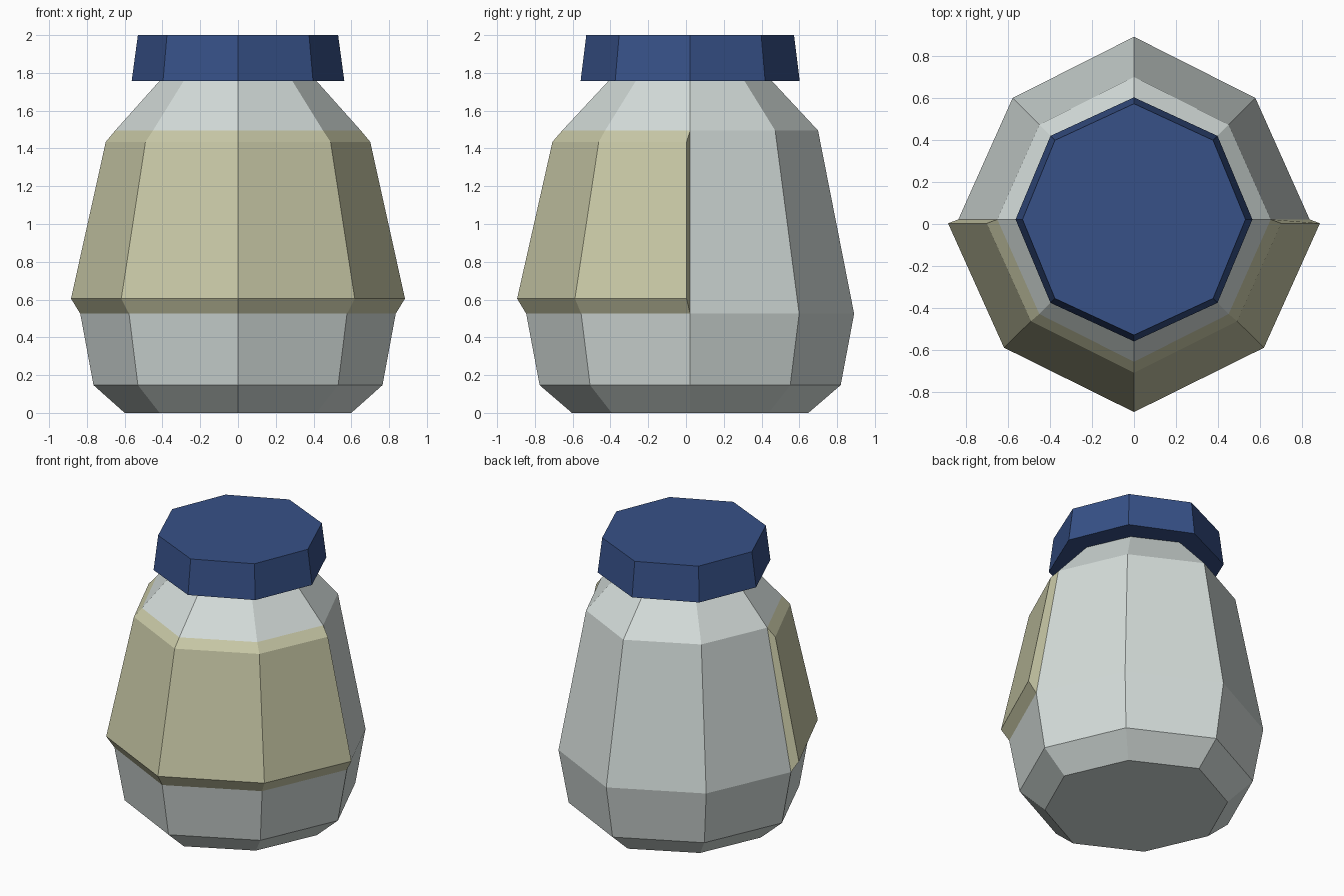
import bpy

if "Cube" in bpy.data.objects:
    bpy.data.objects.remove(bpy.data.objects["Cube"])

YC = 0.022  # depth offset of the jar axis


def material(name, rgb):
    m = bpy.data.materials.new(name)
    m.diffuse_color = (*rgb, 1)
    m.use_nodes = True
    m.node_tree.nodes["Principled BSDF"].inputs["Base Color"].default_value = m.diffuse_color
    return m


def ring(z, x, y, d):
    # eight-sided ring, starting at +x, counter-clockwise from above
    pts = [(x, 0), (d, d), (0, y), (-d, d), (-x, 0), (-d, -d), (0, -y), (d, -d)]
    return [(px, py + YC, z) for px, py in pts]


def build(name, verts, faces, mat):
    me = bpy.data.meshes.new(name)
    me.from_pydata(verts, [], faces)
    me.materials.append(mat)
    ob = bpy.data.objects.new(name, me)
    bpy.context.collection.objects.link(ob)
    return ob


def loft(name, rings, mat):
    n = len(rings[0])
    verts = [v for r in rings for v in r]
    faces = [(k * n + i, k * n + (i + 1) % n, (k + 1) * n + (i + 1) % n, (k + 1) * n + i)
             for k in range(len(rings) - 1) for i in range(n)]
    faces.append(tuple(reversed(range(n))))
    faces.append(tuple(range(len(verts) - n, len(verts))))
    return build(name, verts, faces, mat)


grey = material("pale grey", (0.66, 0.72, 0.70))
cream = material("dull cream", (0.59, 0.59, 0.39))
blue = material("navy blue", (0.038, 0.082, 0.245))

# jar body
low = ring(0.525, 0.835, 0.868, 0.577)
high = ring(1.495, 0.65, 0.677, 0.45)
loft("jar_body", [ring(0, 0.60, 0.626, 0.415), ring(0.147, 0.765, 0.797, 0.53),
                  low, high, ring(1.76, 0.413, 0.43, 0.286)], grey)

# lid
loft("lid", [ring(1.757, 0.563, 0.58, 0.397), ring(2.0, 0.53, 0.55, 0.376)], blue)


# raised label on the front half, with bevelled borders
def front(z, x, y, dx, dy):
    return [(-x, 0.003, z), (-dx, -dy, z), (0, -y, z), (dx, -dy, z), (x, 0.003, z)]


def front_half(r):
    return [r[i % 8] for i in range(4, 9)]


rows = [front_half(low), front(0.605, 0.884, 0.894, 0.618, 0.588),
        front(1.435, 0.70, 0.707, 0.49, 0.462), front_half(high)]
verts = [v for r in rows for v in r]
faces = [(k * 5 + i, k * 5 + i + 1, k * 5 + i + 6, k * 5 + i + 5)
         for k in range(3) for i in range(4)]
faces += [(0, 5, 10, 15), (19, 14, 9, 4)]
build("front_label", verts, faces, cream)
